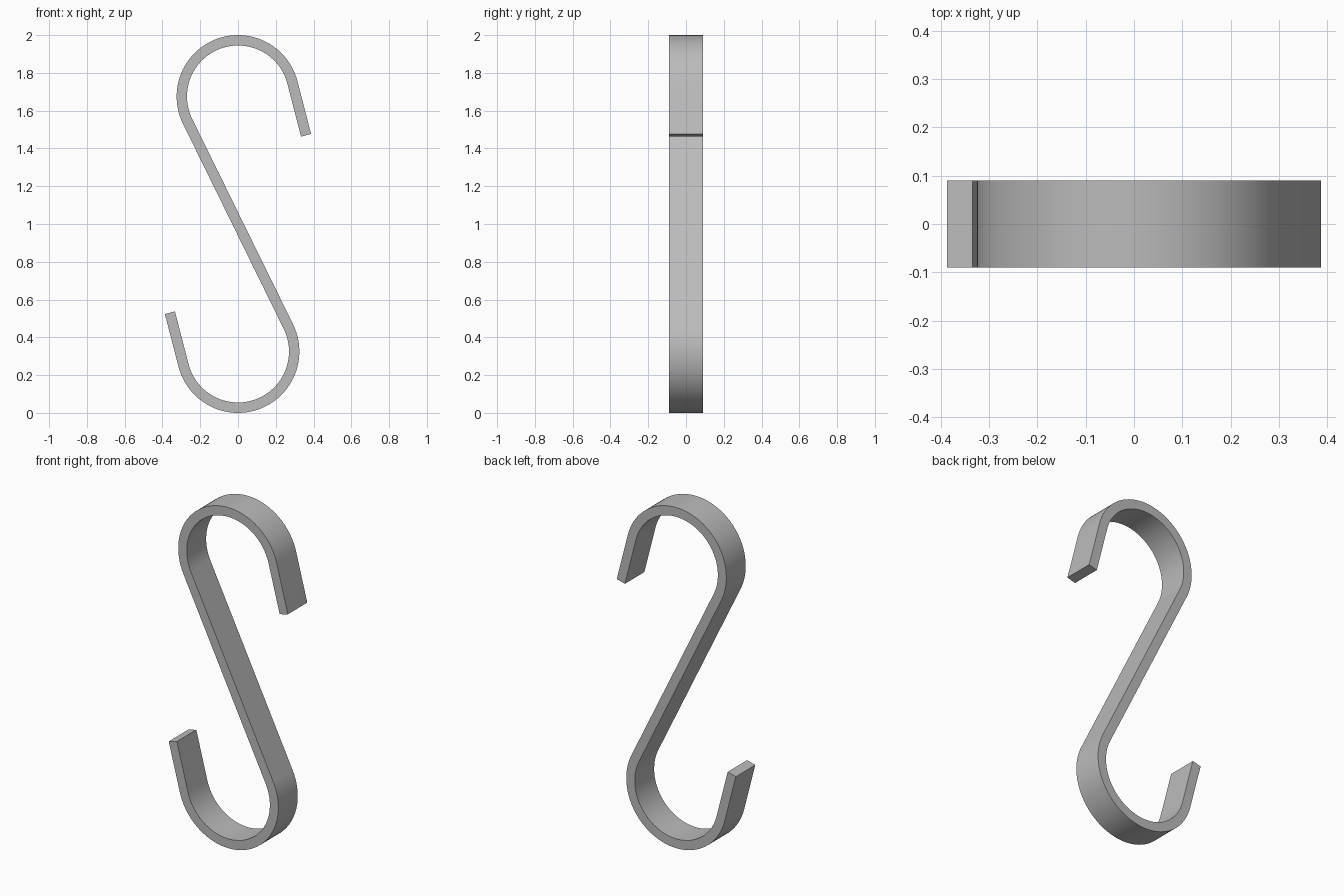
import bpy, bmesh, math

cube = bpy.data.objects.get("Cube")
if cube:
    bpy.data.objects.remove(cube, do_unlink=True)

R_OUT = 0.325        # outer bend radius
THICK = 0.055        # strip thickness
HALF_W = 0.09        # half of strip width
OFFSET = 1 - R_OUT   # bend centre above the middle
LEG = 0.289          # straight end length
R_MID = R_OUT - THICK / 2
LEG_ANGLE = math.radians(14.5)
SHANK_ANGLE = math.pi + math.asin(R_MID / OFFSET)
STEPS = 48

# Upper hook centreline as (x, z, normal x, normal z), from the tip to the shank
upper = []
for i in range(STEPS + 1):
    a = LEG_ANGLE + (SHANK_ANGLE - LEG_ANGLE) * i / STEPS
    c, s = math.cos(a), math.sin(a)
    upper.append((R_MID * c, OFFSET + R_MID * s, c, s))
x, z, c, s = upper[0]
upper.insert(0, (x + LEG * s, z - LEG * c, c, s))

# Lower hook is the upper one turned half a turn; its normals keep the same side
lower = [(-x, -z, c, s) for x, z, c, s in reversed(upper)]
path = upper + lower

# Sweep a rectangular section along the path
bm = bmesh.new()
rings = []
for x, z, c, s in path:
    ring = []
    for side, y in ((1, -HALF_W), (1, HALF_W), (-1, HALF_W), (-1, -HALF_W)):
        d = side * THICK / 2
        ring.append(bm.verts.new((x + c * d, y, 1 + z + s * d)))
    rings.append(ring)
for a, b in zip(rings, rings[1:]):
    for k in range(4):
        n = (k + 1) % 4
        bm.faces.new((a[k], a[n], b[n], b[k]))
bm.faces.new(rings[0])
bm.faces.new(rings[-1])
bmesh.ops.recalc_face_normals(bm, faces=bm.faces)

mesh = bpy.data.meshes.new("s_hook")
bm.to_mesh(mesh)
bm.free()
hook = bpy.data.objects.new("s_hook", mesh)
bpy.context.collection.objects.link(hook)

# Plain grey metal
grey = bpy.data.materials.new("grey metal")
grey.use_nodes = True
colour = (0.5, 0.5, 0.5, 1)
grey.diffuse_color = colour
grey.node_tree.nodes["Principled BSDF"].inputs["Base Color"].default_value = colour
mesh.materials.append(grey)

# Smooth bends, sharp strip edges
bpy.ops.object.select_all(action="DESELECT")
hook.select_set(True)
bpy.context.view_layer.objects.active = hook
bpy.ops.object.shade_smooth_by_angle(angle=math.radians(30))
